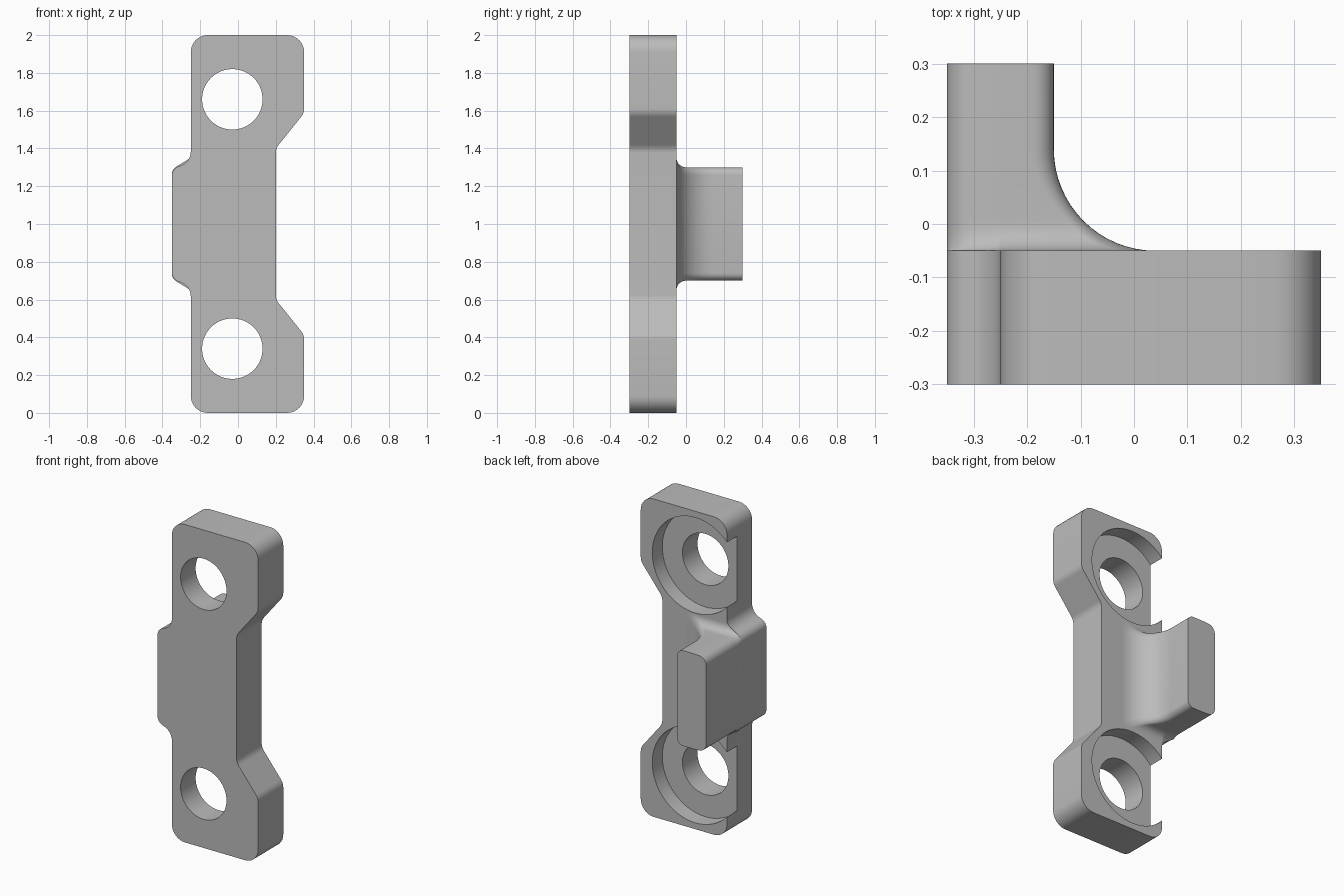
import bpy, bmesh, math
from mathutils import Vector

cube = bpy.data.objects.get("Cube")
if cube:
    bpy.data.objects.remove(cube, do_unlink=True)

grey = bpy.data.materials.new("plain grey")
grey.use_nodes = True
grey.diffuse_color = (0.5, 0.5, 0.5, 1)
grey.node_tree.nodes["Principled BSDF"].inputs["Base Color"].default_value = (0.5, 0.5, 0.5, 1)

FRONT, BACK, END = -0.30, -0.05, 0.30      # depths of plate faces and tab end


def rounded(corners, steps=8):
    """Outline in x, z with every (x, z, radius) corner turned into an arc."""
    out = []
    for i, (x, z, r) in enumerate(corners):
        p = Vector((x, z))
        a = (Vector(corners[i - 1][:2]) - p).normalized()
        b = (Vector(corners[(i + 1) % len(corners)][:2]) - p).normalized()
        half = a.angle(b) / 2
        centre = p + (a + b).normalized() * (r / math.sin(half))
        start = p + a * (r / math.tan(half)) - centre
        end = p + b * (r / math.tan(half)) - centre
        sweep = math.atan2(start.x * end.y - start.y * end.x, start.dot(end))
        for k in range(steps + 1):
            c, s = math.cos(sweep * k / steps), math.sin(sweep * k / steps)
            out.append(centre + Vector((start.x * c - start.y * s, start.x * s + start.y * c)))
    return out


def mirrored(upper):
    """Close an upper half outline with its reflection about mid height."""
    return upper + [(x, 2 - z, r) for x, z, r in reversed(upper)]


def loft(name, sections):
    """Solid through (y, outline) sections, capped at both ends."""
    bm = bmesh.new()
    rings = [[bm.verts.new((p.x, y, p.y)) for p in pts] for y, pts in sections]
    n = len(rings[0])
    for lower, upper in zip(rings, rings[1:]):
        for i in range(n):
            j = (i + 1) % n
            bm.faces.new((lower[i], lower[j], upper[j], upper[i]))
    bm.faces.new(rings[0])
    bm.faces.new(rings[-1])
    bmesh.ops.recalc_face_normals(bm, faces=bm.faces)
    mesh = bpy.data.meshes.new(name)
    bm.to_mesh(mesh)
    bm.free()
    mesh.materials.append(grey)
    obj = bpy.data.objects.new(name, mesh)
    bpy.context.collection.objects.link(obj)
    return obj


def activate(obj):
    bpy.ops.object.select_all(action='DESELECT')
    obj.select_set(True)
    bpy.context.view_layer.objects.active = obj


def drill(obj, x, z, radius, y0, y1):
    """Cut a round hole along y."""
    ring = [Vector((x + radius * math.cos(math.tau * k / 64),
                    z + radius * math.sin(math.tau * k / 64))) for k in range(64)]
    cutter = loft("hole_cutter", [(y0, ring), (y1, ring)])
    cutter.hide_render = True
    activate(obj)
    mod = obj.modifiers.new("hole", 'BOOLEAN')
    mod.operation, mod.solver, mod.object = 'DIFFERENCE', 'EXACT', cutter
    bpy.ops.object.modifier_apply(modifier=mod.name)
    bpy.data.objects.remove(cutter, do_unlink=True)


# Mounting plate: narrow waist on one side, shoulder bump on the other
outline = rounded(mirrored([
    (-0.35, 1.29, 0.05), (-0.25, 1.33, 0.08), (-0.25, 2.0, 0.09),
    (0.35, 2.0, 0.09), (0.35, 1.587, 0.07), (0.2, 1.40, 0.07)]))
plate = loft("mounting_plate", [(FRONT, outline), (BACK, outline)])

# Screw holes, with counterbores open to the side
for z in (1.66, 0.34):
    drill(plate, -0.03, z, 0.30, BACK - 0.10, BACK + 0.10)
    drill(plate, -0.03, z, 0.16, FRONT - 0.10, BACK + 0.10)

# Tab: wide fillet into the plate on its inner side, small one above and below
R, r = 0.19, 0.05
sections = []
for k in range(17):
    t = math.pi / 2 * (1 - k / 16)
    y = BACK + R - R * math.sin(t)
    inner = -0.15 + R - R * math.cos(t)
    flare = r - math.sqrt(max(r * r - min(y, 0) ** 2, 0))
    sections.append((y, rounded(mirrored([
        (-0.35, 1.296 - flare / 8, 0.05), (-0.25, 1.3 + flare, 0.02),
        (inner, 1.3 + flare, 0.04)]))))
sections.append((END, sections[-1][1]))
tab = loft("tab", sections)

for obj in (plate, tab):
    activate(obj)
    bpy.ops.object.shade_smooth_by_angle(angle=math.radians(30))
